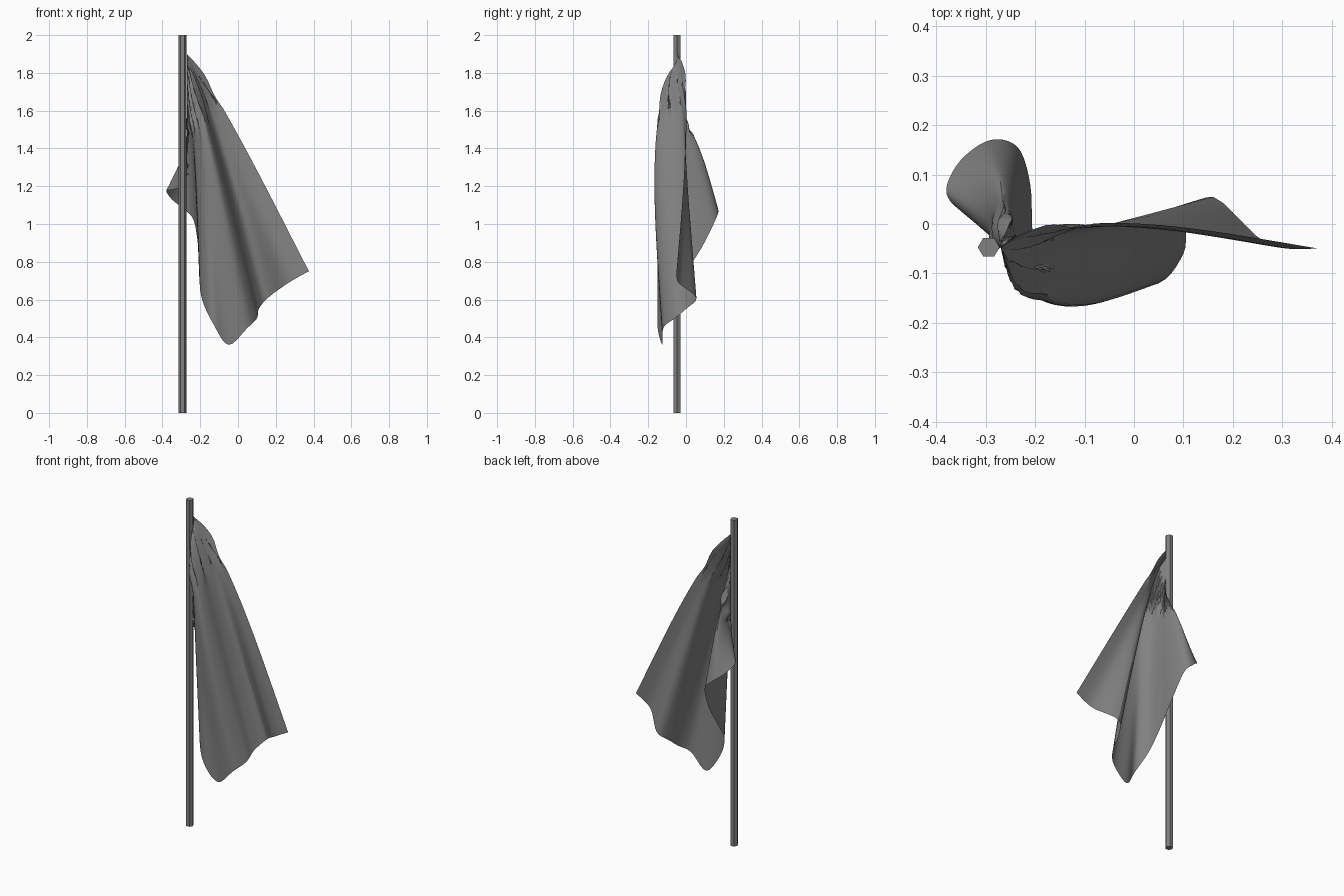
import bpy, bmesh, math
from mathutils import Vector

cube = bpy.data.objects.get("Cube")
if cube:
    bpy.data.objects.remove(cube, do_unlink=True)


def make_material(name, colour):
    mat = bpy.data.materials.new(name)
    mat.use_nodes = True
    mat.diffuse_color = colour
    mat.node_tree.nodes["Principled BSDF"].inputs["Base Color"].default_value = colour
    return mat


grey = make_material("plain grey", (0.22, 0.22, 0.22, 1))
POLE = Vector((-0.294, -0.047, 0))

# Pole: a slim six-sided rod
bpy.ops.mesh.primitive_cylinder_add(vertices=6, radius=0.022, depth=2,
                                    location=(POLE.x, POLE.y, 1),
                                    rotation=(0, 0, math.radians(30)))
pole = bpy.context.object
pole.name = "pole"
pole.data.materials.append(grey)

# Free hem of the cloth, from the top fly corner round to the foot of the hoist:
# hem x, y, z, height where the pleat leaves the pole, sideways bow of the pleat
HEM = [
    (0.375, -0.05, 0.75, 1.90, 0.05),
    (0.27, -0.04, 0.69, 1.89, 0.04),
    (0.16, 0.055, 0.61, 1.88, 0),
    (0.11, 0, 0.55, 1.87, -0.03),
    (0.10, -0.06, 0.50, 1.86, -0.07),
    (0.05, -0.12, 0.45, 1.85, -0.09),
    (-0.05, -0.125, 0.36, 1.83, -0.085),
    (-0.13, -0.15, 0.47, 1.80, -0.05),
    (-0.19, -0.10, 0.60, 1.75, -0.03),
    (-0.205, -0.02, 0.72, 1.70, 0),
    (-0.21, 0.08, 0.87, 1.66, 0),
    (-0.235, 0.155, 1.02, 1.62, 0.02),
    (-0.29, 0.17, 1.08, 1.58, 0.04),
    (-0.35, 0.13, 1.13, 1.50, 0.03),
    (-0.38, 0.07, 1.175, 1.42, 0.01),
    (-0.355, 0.03, 1.18, 1.36, 0),
    (-0.29, 0, 1.20, 1.30, 0),
    (-0.272, -0.047, 1.25, 1.26, 0),
]


def smooth_sample(points, s):
    """Catmull-Rom value of the point list at s between 0 and 1."""
    last = len(points) - 1
    f = s * last
    i = min(int(f), last - 1)
    t = f - i
    a, b, c, d = (Vector(points[min(max(k, 0), last)]) for k in range(i - 1, i + 3))
    return b + (c - a) * t / 2 + (a * 2 - b * 5 + c * 4 - d) * t**2 / 2 \
        + (b * 3 - a - c * 3 + d) * t**3 / 2


def cloth_point(s, t):
    """Point on the pleat s, a fraction t of the way from pole to hem."""
    x, y, z, start, bow = smooth_sample(HEM, s)
    p = Vector((POLE.x + 0.024, POLE.y, start)).lerp(Vector((x, y, z)), t)
    swell = math.sin(math.pi * t**0.6)
    p.y += bow * swell
    p.x += 0.03 * (1 - s) * swell
    # Small crumples where the cloth gathers at the pole
    crumple = 0.012 * math.sin(math.pi * min(t / 0.25, 1)) * math.sin(s * 75 + t * 20)
    return p + Vector((crumple, crumple, 0))


# Cloth: pleats fanning from the pole to the hem
PLEATS, STEPS = 85, 32
bm = bmesh.new()
grid = [[bm.verts.new(cloth_point(i / PLEATS, j / STEPS)) for j in range(STEPS + 1)]
        for i in range(PLEATS + 1)]
for i in range(PLEATS):
    for j in range(STEPS):
        bm.faces.new((grid[i][j], grid[i + 1][j], grid[i + 1][j + 1], grid[i][j + 1]))
mesh = bpy.data.meshes.new("flag_cloth")
bm.to_mesh(mesh)
bm.free()
mesh.materials.append(grey)
flag = bpy.data.objects.new("flag_cloth", mesh)
bpy.context.collection.objects.link(flag)

bpy.ops.object.select_all(action="DESELECT")
flag.select_set(True)
bpy.context.view_layer.objects.active = flag
bpy.ops.object.shade_smooth_by_angle(angle=math.radians(30))
